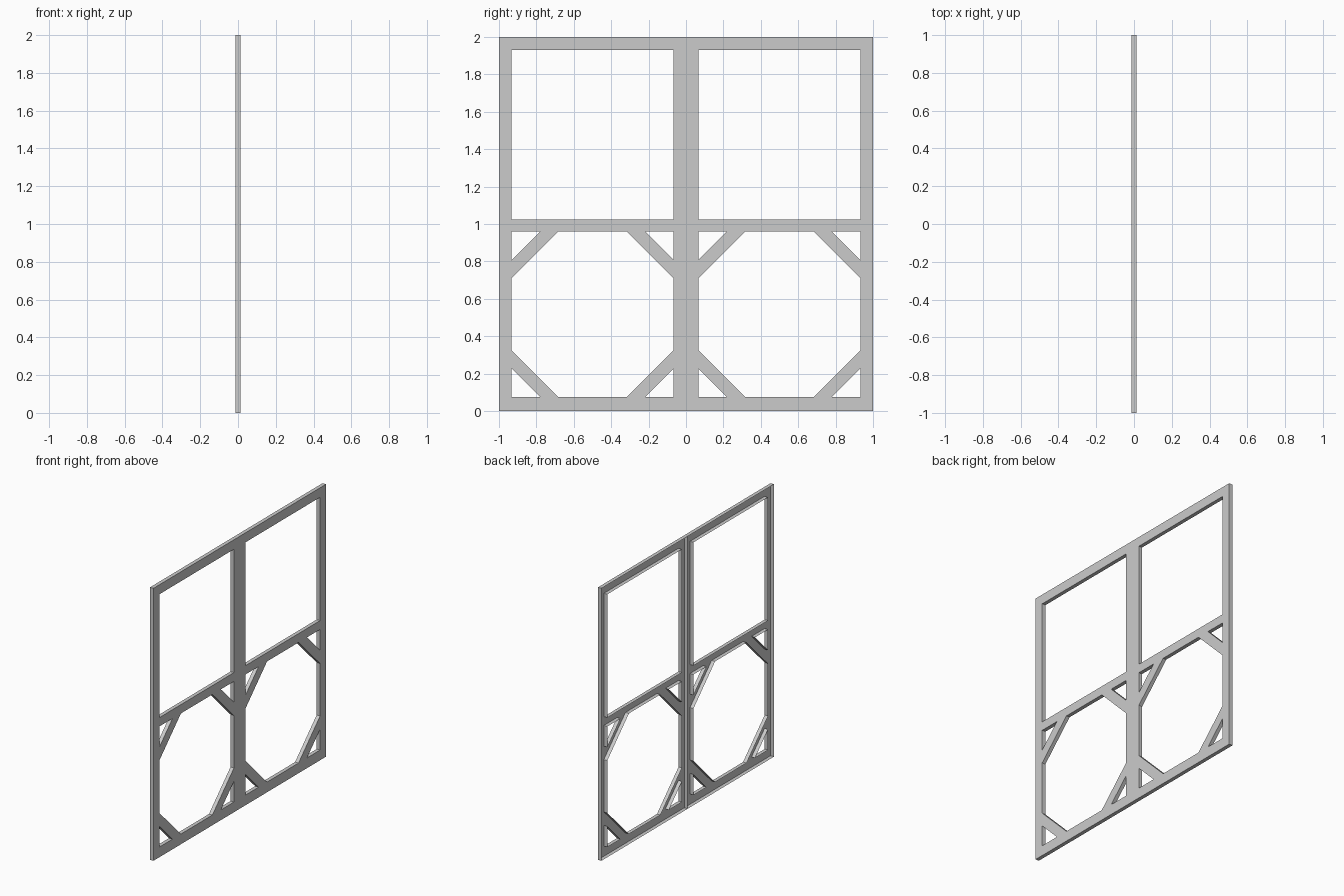
import bpy, bmesh

if "Cube" in bpy.data.objects:
    bpy.data.objects.remove(bpy.data.objects["Cube"])

D = 0.014                    # half depth in x
IN, OUT = 0.067, 0.932       # opening limits in y
LO, HI = 0.075, 0.96         # lower opening limits in z
BIG, SMALL = 0.25, 0.152     # corner brace inner and outer offsets


def link(name, bm):
    mesh = bpy.data.meshes.new(name)
    bm.to_mesh(mesh)
    bm.free()
    obj = bpy.data.objects.new(name, mesh)
    bpy.context.collection.objects.link(obj)
    return obj


# Outline of one half, with its window opening and braced lower opening
loops = [
    [(0, 0), (1, 0), (1, 2), (0, 2)],
    [(IN, 1.025), (OUT, 1.025), (OUT, 1.93), (IN, 1.93)],
    [(IN + BIG, LO), (OUT - BIG, LO), (OUT, LO + BIG), (OUT, HI - BIG),
     (OUT - BIG, HI), (IN + BIG, HI), (IN, HI - BIG), (IN, LO + BIG)],
]
# Small triangular openings behind the braces
for y, sy in ((IN, 1), (OUT, -1)):
    for z, sz in ((LO, 1), (HI, -1)):
        loops.append([(y, z), (y + sy * SMALL, z), (y, z + sz * SMALL)])

bm = bmesh.new()
for loop in loops:
    vs = [bm.verts.new((D, y, z)) for y, z in loop]
    for i, v in enumerate(vs):
        bm.edges.new((v, vs[(i + 1) % len(vs)]))
bmesh.ops.triangle_fill(bm, edges=bm.edges[:], use_beauty=True, normal=(1, 0, 0))

# Side walls reach backward, leaving the back of the channel open
rim = [e for e in bm.edges if len(e.link_faces) == 1
       and not all(abs(v.co.y) < 1e-5 for v in e.verts)]
ext = bmesh.ops.extrude_edge_only(bm, edges=rim)
moved = [g for g in ext["geom"] if isinstance(g, bmesh.types.BMVert)]
bmesh.ops.translate(bm, verts=moved, vec=(-2 * D, 0, 0))
bmesh.ops.recalc_face_normals(bm, faces=bm.faces[:])
bm.normal_update()
if sum(f.normal.x * f.calc_area() for f in bm.faces) < 0:
    bmesh.ops.reverse_faces(bm, faces=bm.faces[:])
bmesh.ops.dissolve_limit(bm, angle_limit=0.01, verts=bm.verts[:], edges=bm.edges[:])
frame = link("window_frame", bm)
mirror = frame.modifiers.new("mirror", "MIRROR")
mirror.use_axis = (False, True, False)
mirror.use_clip = True

# Thin web inside the centre post
bm = bmesh.new()
bm.faces.new([bm.verts.new((x, 0, z)) for x, z in ((-D, 0), (D, 0), (D, 2), (-D, 2))])
link("centre_web", bm)
